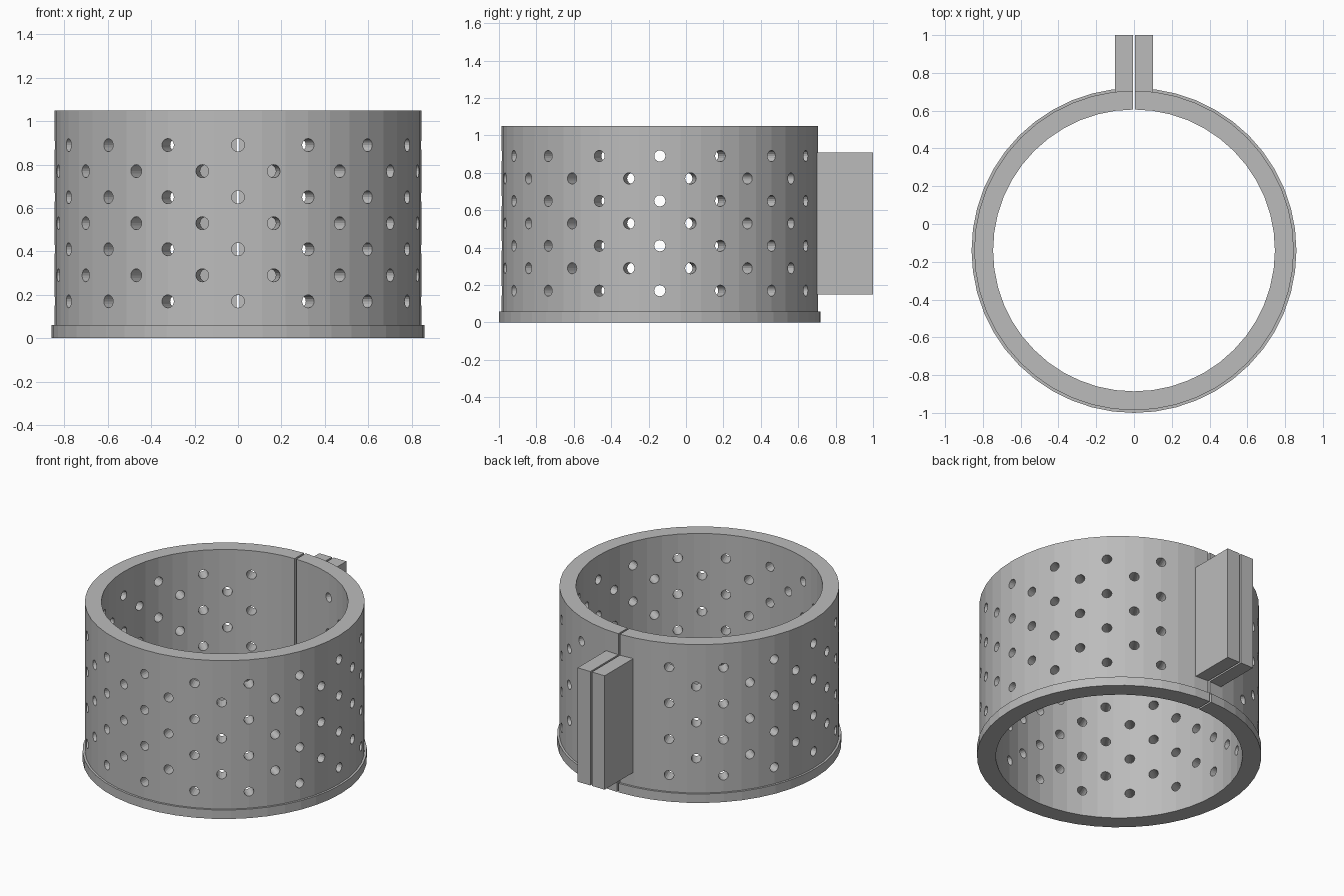
import bpy, bmesh
from math import radians, sin, cos, tau
from mathutils import Matrix, Vector

cube = bpy.data.objects.get("Cube")
if cube:
    bpy.data.objects.remove(cube)

CENTRE = Vector((0, -0.14, 0))
SEGMENTS = 48

grey = bpy.data.materials.new("plain grey")
grey.use_nodes = True
grey.diffuse_color = (0.5, 0.5, 0.5, 1)
grey.node_tree.nodes["Principled BSDF"].inputs["Base Color"].default_value = (0.5, 0.5, 0.5, 1)


def make_object(name, bm):
    bmesh.ops.recalc_face_normals(bm, faces=bm.faces)
    mesh = bpy.data.meshes.new(name)
    bm.to_mesh(mesh)
    bm.free()
    mesh.materials.append(grey)
    obj = bpy.data.objects.new(name, mesh)
    bpy.context.collection.objects.link(obj)
    return obj


def box(name, low, high):
    low, high = Vector(low), Vector(high)
    bm = bmesh.new()
    bmesh.ops.create_cube(bm, size=1, matrix=Matrix.Translation((low + high) / 2)
                          @ Matrix.Diagonal((*(high - low), 1)))
    return make_object(name, bm)


def lathe(name, profile):
    bm = bmesh.new()
    rings = []
    for i in range(SEGMENTS):
        a = tau * i / SEGMENTS
        rings.append([bm.verts.new(CENTRE + Vector((r * cos(a), r * sin(a), z)))
                      for r, z in profile])
    n = len(profile)
    for i in range(SEGMENTS):
        a, b = rings[i], rings[(i + 1) % SEGMENTS]
        for j in range(n):
            k = (j + 1) % n
            bm.faces.new((a[j], b[j], b[k], a[k]))
    return make_object(name, bm)


def combine(target, other, operation):
    mod = target.modifiers.new(operation.lower(), 'BOOLEAN')
    mod.operation = operation
    mod.solver = 'EXACT'
    mod.object = other
    bpy.context.view_layer.objects.active = target
    bpy.ops.object.modifier_apply(modifier=mod.name)
    bpy.data.objects.remove(other)


# Ring wall with a low flange at the foot
band = lathe("perforated_band", [(0.746, 0), (0.86, 0), (0.86, 0.06),
                                 (0.846, 0.06), (0.846, 1.05), (0.746, 1.05)])

# Clamping block at the back
combine(band, box("clamp_block", (-0.1, 0.66, 0.15), (0.1, 1.0, 0.91)), 'UNION')

# Staggered rows of radial holes, left out next to the clamp
bm = bmesh.new()
for row in range(7):
    for i in range(16):
        angle = 22.5 * i + 11.25 * (row % 2)
        if abs(angle - 180) < 15:
            continue
        spot = (Matrix.Translation(CENTRE + Vector((0, 0, 0.17 + 0.12 * row)))
                @ Matrix.Rotation(radians(angle), 4, 'Z')
                @ Matrix.Translation((0, -0.8, 0))
                @ Matrix.Rotation(radians(90), 4, 'X'))
        bmesh.ops.create_cone(bm, cap_ends=True, segments=16, radius1=0.03,
                              radius2=0.03, depth=0.3, matrix=spot)
combine(band, make_object("hole_cutters", bm), 'DIFFERENCE')

# Narrow slit through the wall and the clamp
combine(band, box("slit_cutter", (-0.006, 0.4, -0.1), (0.006, 1.1, 1.2)), 'DIFFERENCE')
